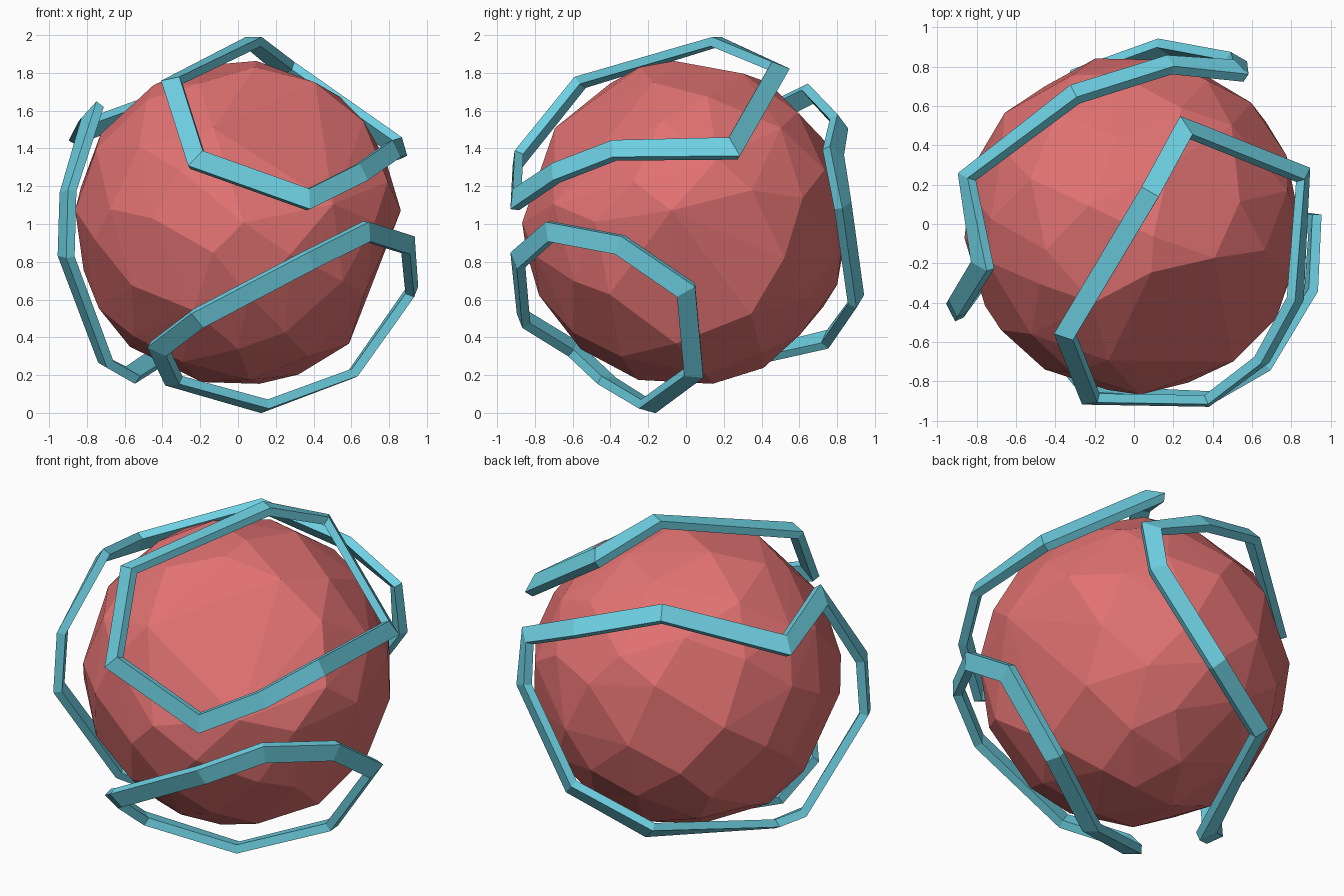
import bpy, bmesh, math, random
from mathutils import Vector

if "Cube" in bpy.data.objects:
    bpy.data.objects.remove(bpy.data.objects["Cube"])

random.seed(4)
CENTRE = Vector((0, 0, 1.003))


def material(name, rgb):
    m = bpy.data.materials.new(name)
    m.diffuse_color = (*rgb, 1)
    m.use_nodes = True
    m.node_tree.nodes["Principled BSDF"].inputs["Base Color"].default_value = m.diffuse_color
    return m


RED = material("soft red", (0.76, 0.168, 0.168))
TEAL = material("light teal", (0.155, 0.63, 0.76))


def finish(bm, name, mat):
    bmesh.ops.recalc_face_normals(bm, faces=bm.faces)
    me = bpy.data.meshes.new(name)
    bm.to_mesh(me)
    bm.free()
    me.materials.append(mat)
    ob = bpy.data.objects.new(name, me)
    bpy.context.collection.objects.link(ob)
    return ob


# Faceted ball: convex hull of uneven points on a sphere, with broad flats
def faceted_ball(name, radius, count, flats):
    bm = bmesh.new()
    for i in range(count):
        z = 1 - 2 * (i + 0.5) / count
        a = i * math.pi * (3 - math.sqrt(5))
        r = math.sqrt(1 - z * z)
        p = Vector((r * math.cos(a), r * math.sin(a), z))
        p += Vector([random.uniform(-0.09, 0.09) for _ in range(3)])
        p.normalize()
        if all(p.dot(Vector(f).normalized()) < 0.93 for f in flats):
            bm.verts.new(CENTRE + p * radius)
    bmesh.ops.convex_hull(bm, input=bm.verts)
    loose = [v for v in bm.verts if not v.link_faces]
    bmesh.ops.delete(bm, geom=loose, context='VERTS')
    return finish(bm, name, RED)


# Closed band lying flat around the ball, with mitred corners
def band(name, points, width=0.1, thick=0.05):
    pts = [Vector(p) for p in points]
    n = len(pts)
    bm = bmesh.new()
    rings = []
    for i, p in enumerate(pts):
        t0 = (p - pts[i - 1]).normalized()
        t1 = (pts[(i + 1) % n] - p).normalized()
        up = (p - CENTRE).normalized()               # outward from the ball
        f0 = (t0 - up * t0.dot(up)).normalized()
        f1 = (t1 - up * t1.dot(up)).normalized()
        f = (f0 + f1).normalized()
        side = up.cross(f) / max(0.6, f.dot(f1)) * width / 2
        rings.append([bm.verts.new(p + side * a + up * b * thick / 2)
                      for a, b in ((-1, -1), (1, -1), (1, 1), (-1, 1))])
    for i in range(n):
        r0, r1 = rings[i], rings[(i + 1) % n]
        for k in range(4):
            j = (k + 1) % 4
            bm.faces.new((r0[k], r0[j], r1[j], r1[k]))
    return finish(bm, name, TEAL)


faceted_ball("faceted_ball", 0.868, 80, [(0.95, 0.05, -0.3), (0.42, -0.7, 0.59)])

# Three bent bands circling the ball
band("upper_band", [
    (0.08, 0.16, 1.965), (-0.35, -0.56, 1.75), (-0.22, -0.89, 1.34), (0.37, -0.90, 1.13),
    (0.65, -0.69, 1.27), (0.82, -0.38, 1.39), (0.86, 0.25, 1.40), (0.26, 0.49, 1.82)])

band("lower_band", [
    (0.68, -0.72, 0.96), (0.90, -0.35, 0.89), (0.92, 0.00, 0.65), (0.61, 0.04, 0.21),
    (0.14, -0.20, 0.035), (-0.34, -0.42, 0.17), (-0.42, -0.60, 0.34), (-0.21, -0.86, 0.50),
    (0.38, -0.89, 0.81)])

band("back_band", [
    (0.53, 0.78, 1.38), (0.18, 0.81, 1.53), (-0.30, 0.66, 1.69), (-0.85, 0.24, 1.48),
    (-0.77, -0.21, 1.59), (-0.90, -0.42, 1.17), (-0.91, -0.44, 0.83), (-0.70, -0.15, 0.27),
    (-0.57, -0.05, 0.20), (-0.28, 0.75, 0.39), (0.15, 0.90, 0.60), (0.52, 0.83, 1.10)])
